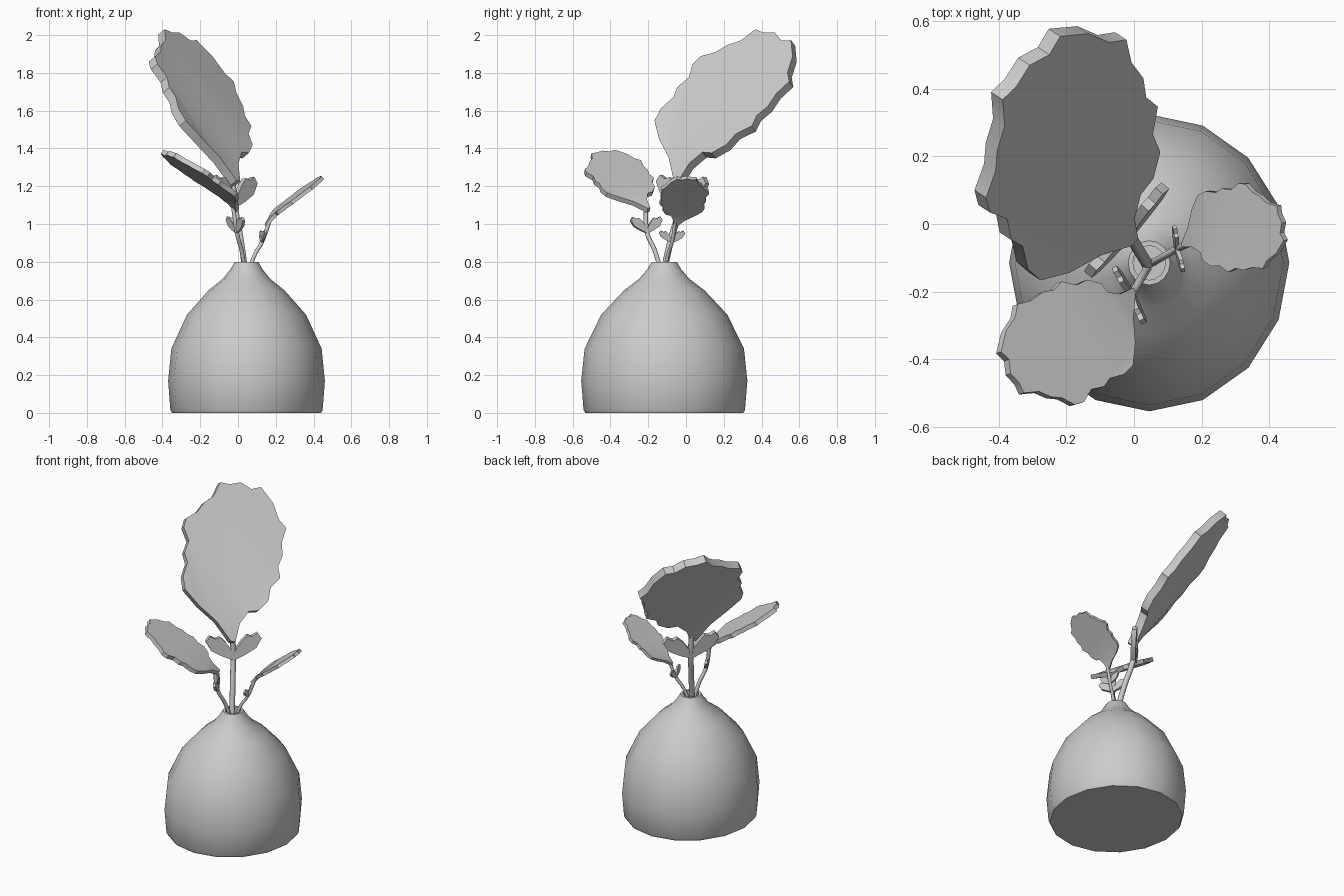
import bpy, bmesh, math
from mathutils import Vector

cube = bpy.data.objects.get("Cube")
if cube:
    bpy.data.objects.remove(cube, do_unlink=True)

grey = bpy.data.materials.new("plain_grey")
grey.use_nodes = True
grey.diffuse_color = (0.6, 0.6, 0.6, 1)
grey.node_tree.nodes["Principled BSDF"].inputs["Base Color"].default_value = (0.6, 0.6, 0.6, 1)


def finish(name, bm, angle):
    """Turn a bmesh into a named, smooth-shaded object with sharp edges kept."""
    bmesh.ops.recalc_face_normals(bm, faces=bm.faces)
    mesh = bpy.data.meshes.new(name)
    bm.to_mesh(mesh)
    bm.free()
    mesh.materials.append(grey)
    mesh.shade_smooth()
    mesh.set_sharp_from_angle(angle=math.radians(angle))
    obj = bpy.data.objects.new(name, mesh)
    bpy.context.collection.objects.link(obj)
    return obj


# Vase: a sixteen-sided turned profile with a short recessed mouth
def make_vase(centre, sides=16):
    profile = [(0.395, 0), (0.403, 0.015), (0.415, 0.17), (0.398, 0.34), (0.315, 0.52),
               (0.2, 0.65), (0.125, 0.71), (0.085, 0.76), (0.062, 0.8),
               (0.048, 0.8), (0.05, 0.74)]
    bm = bmesh.new()
    rings = []
    for r, z in profile:
        turn = [2 * math.pi * i / sides for i in range(sides)]
        rings.append([bm.verts.new((centre[0] + r * math.cos(a),
                                    centre[1] + 1.06 * r * math.sin(a), z)) for a in turn])
    for low, high in zip(rings, rings[1:]):
        for i in range(sides):
            j = (i + 1) % sides
            bm.faces.new((low[i], low[j], high[j], high[i]))
    bm.faces.new(rings[0])
    bm.faces.new(rings[-1])
    finish("vase", bm, 50)


# Flat blade: an outline placed on two axes and thickened both ways
def make_blade(name, outline, origin, side, along, normal, scale, thick, bend=0.0):
    bm = bmesh.new()
    layers = []
    for h in (-thick / 2, thick / 2):
        layers.append([bm.verts.new(origin + scale * (
            u * side + v * along + (h + bend * min(1, v / 0.2) - bend * v) * normal))
            for u, v in outline])
    back, front = layers
    n = len(outline)
    for i in range(n):
        j = (i + 1) % n
        bm.faces.new((back[i], back[j], front[j], front[i]))
    caps = [bm.faces.new(back), bm.faces.new(front)]
    bmesh.ops.triangulate(bm, faces=caps)
    return finish(name, bm, 35)


def make_stem(name, points, radius):
    curve = bpy.data.curves.new(name, "CURVE")
    curve.dimensions = "3D"
    curve.bevel_depth = radius
    curve.bevel_resolution = 1
    curve.resolution_u = 5
    curve.use_fill_caps = True
    spline = curve.splines.new("BEZIER")
    spline.bezier_points.add(len(points) - 1)
    for bp, p in zip(spline.bezier_points, points):
        bp.co = p
        bp.handle_left_type = bp.handle_right_type = "AUTO"
    curve.materials.append(grey)
    obj = bpy.data.objects.new(name, curve)
    bpy.context.collection.objects.link(obj)


# Wavy leaf outline, from the stalk up the right edge and down the left
LEAF = [(0.015, -0.03), (0.03, 0.08), (0.08, 0.16), (0.14, 0.17), (0.2, 0.24), (0.21, 0.32),
        (0.27, 0.39), (0.255, 0.46), (0.28, 0.53), (0.275, 0.62), (0.3, 0.71), (0.25, 0.76),
        (0.21, 0.86), (0.13, 0.95), (0.07, 0.93), (0.0, 0.965), (-0.07, 0.945),
        (-0.13, 0.95), (-0.17, 0.86), (-0.23, 0.81), (-0.27, 0.75), (-0.34, 0.7),
        (-0.355, 0.64), (-0.32, 0.56), (-0.345, 0.48), (-0.325, 0.42), (-0.35, 0.33),
        (-0.335, 0.25), (-0.24, 0.16), (-0.12, 0.08), (-0.015, -0.03)]

# Half of the paired leaflet, mirrored for the other half
LEAFLET = [(0, 0), (0.07, 0.03), (0.14, 0.07), (0.175, 0.13), (0.15, 0.165), (0.115, 0.145),
           (0.085, 0.155), (0.05, 0.12), (0, 0.05)]


# Sprig: stem, leaflet pair and one leaf
def make_sprig(name, base, tip, facing, node, foot, scale):
    base, node, foot = Vector(base), Vector(node), Vector(foot)
    along = (Vector(tip) - base).normalized()
    facing = Vector(facing)
    normal = (facing - facing.dot(along) * along).normalized()
    side = along.cross(normal)
    make_blade(name + "_leaf", LEAF, base, side, along, normal, scale, 0.05, 0.05)

    upright = (Vector((0, 0, 1)) + 0.2 * along).normalized()
    flat = (side - side.dot(upright) * upright).normalized()
    for label, sign in (("right", 1), ("left", -1)):
        outline = [(sign * u, v) for u, v in LEAFLET]
        make_blade(f"{name}_leaflet_{label}", outline, node, flat, upright,
                   flat.cross(upright), scale, 0.03)
    middle = foot.lerp(node, 0.5) + Vector((0, 0, 0.02))
    make_stem(name + "_stem", [foot, middle, node, base + 0.03 * scale * along],
              0.006 + 0.011 * scale)


make_vase((0.045, -0.115))
make_sprig("tall", (-0.02, -0.03, 1.24), (-0.32, 0.47, 1.98), (0.665, -0.412, 0.621),
           (-0.015, -0.03, 1.09), (0.04, -0.12, 0.74), 1.0)
make_sprig("middle", (-0.015, -0.205, 1.085), (-0.365, -0.44, 1.37), (0.553, 0.187, 0.813),
           (-0.005, -0.205, 0.95), (0.04, -0.13, 0.74), 0.54)
make_sprig("short", (0.155, -0.06, 1.0), (0.425, 0.0, 1.23), (-0.62, -0.1, 0.77),
           (0.125, -0.075, 0.9), (0.055, -0.115, 0.74), 0.4)
